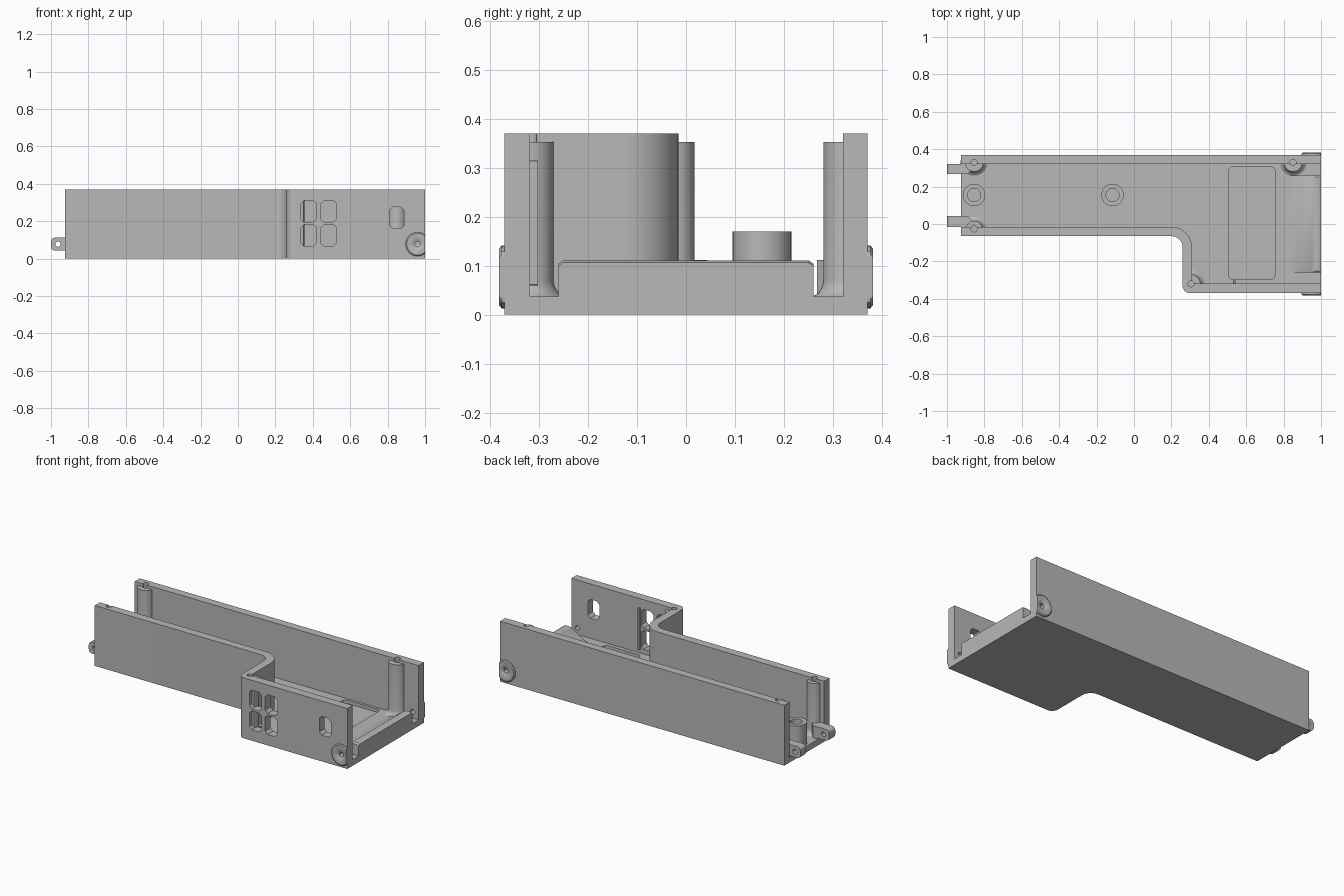
import bpy, bmesh
from math import sin, cos, radians

cube = bpy.data.objects.get("Cube")
if cube:
    bpy.data.objects.remove(cube)

grey = bpy.data.materials.new("plain grey")
grey.use_nodes = True
grey.diffuse_color = (0.48, 0.48, 0.48, 1)
grey.node_tree.nodes["Principled BSDF"].inputs["Base Color"].default_value = (0.48, 0.48, 0.48, 1)

FLOOR, TOP = 0.037, 0.37
LEFT, RIGHT = -0.925, 1.0


def arc(cx, cy, r, start, end, n=10):
    angles = [radians(start + (end - start) * i / n) for i in range(n + 1)]
    return [(cx + r * cos(a), cy + r * sin(a)) for a in angles]


def disc(cx, cy, r, xlim=(-9, 9), ylim=(-9, 9)):
    """Circle flattened where it reaches the given limits."""
    return [(min(max(x, xlim[0]), xlim[1]), min(max(y, ylim[0]), ylim[1]))
            for x, y in arc(cx, cy, r, 0, 360, 40)[:-1]]


def rounded(x0, x1, y0, y1, r, n=4):
    return (arc(x1 - r, y1 - r, r, 0, 90, n) + arc(x0 + r, y1 - r, r, 90, 180, n)
            + arc(x0 + r, y0 + r, r, 180, 270, n) + arc(x1 - r, y0 + r, r, 270, 360, n))


def loft(name, layers, axis="z"):
    """Solid through stacked outlines, given as (height, points)."""
    bm = bmesh.new()
    rings = []
    for h, pts in layers:
        rings.append([bm.verts.new((a, b, h) if axis == "z" else (a, h, b)) for a, b in pts])
    for low, high in zip(rings, rings[1:]):
        for i in range(len(low)):
            j = (i + 1) % len(low)
            bm.faces.new((low[i], low[j], high[j], high[i]))
    bm.faces.new(rings[0])
    bm.faces.new(rings[-1])
    bmesh.ops.remove_doubles(bm, verts=bm.verts, dist=1e-5)
    bmesh.ops.recalc_face_normals(bm, faces=bm.faces)
    mesh = bpy.data.meshes.new(name)
    bm.to_mesh(mesh)
    bm.free()
    mesh.materials.append(grey)
    ob = bpy.data.objects.new(name, mesh)
    bpy.context.collection.objects.link(ob)
    return ob


def prism(name, pts, low, high, axis="z"):
    return loft(name, [(low, pts), (high, pts)], axis)


def activate(ob):
    bpy.ops.object.select_all(action="DESELECT")
    ob.select_set(True)
    bpy.context.view_layer.objects.active = ob


def cut(ob, cutter):
    cutter.hide_render = True
    mod = ob.modifiers.new("cut", "BOOLEAN")
    mod.operation, mod.solver, mod.object = "DIFFERENCE", "EXACT", cutter
    activate(ob)
    bpy.ops.object.modifier_apply(modifier=mod.name)
    bpy.data.objects.remove(cutter)


def finish(ob):
    activate(ob)
    bpy.ops.object.shade_smooth_by_angle(angle=radians(30))


# Stepped floor with a shallow rounded pocket
outer = ([(LEFT, -0.065)] + arc(0.2, -0.125, 0.06, 90, 0)
         + arc(0.3, -0.33, 0.04, 180, 270) + [(RIGHT, -0.37)])
floor = prism("floor", outer + [(RIGHT, 0.37), (LEFT, 0.37)], 0, FLOOR)
cut(floor, prism("pocket_cutter", rounded(0.507, 0.753, -0.295, 0.305, 0.02), 0.017, 0.1))

# Side walls
inner = [(RIGHT, -0.318), (0.31, -0.318)] + arc(0.2, -0.125, 0.11, 0, 90) + [(LEFT, -0.015)]
front_wall = prism("front_wall", outer + inner, FLOOR, TOP)
back_wall = prism("back_wall", [(LEFT, 0.32), (RIGHT, 0.32), (RIGHT, 0.37), (LEFT, 0.37)], FLOOR, TOP)

# Port windows in the front wall
windows = [(x, x + 0.083, z, z + 0.115) for x in (0.336, 0.443) for z in (0.067, 0.195)]
windows.append((0.81, 0.888, 0.16, 0.275))
for w in windows:
    cut(front_wall, prism("window_cutter", rounded(*w, 0.017, 1), -0.5, -0.25, "y"))

# Thin ribs on the inside beside the windows
for x in (0.326, 0.536):
    rib = prism("window_rib", rounded(x - 0.006, x + 0.006, 0.06, 0.315, 0.002, 1), -0.319, -0.302, "y")
    finish(rib)

# Screw posts with flared feet, sunk into the walls
posts = [
    (-0.855, 0.33, 0.05, back_wall, (-9, 9), (-9, 0.35)),
    (0.85, 0.33, 0.05, back_wall, (-9, 9), (-9, 0.35)),
    (-0.855, -0.026, 0.043, front_wall, (-9, 9), (-0.045, 9)),
    (0.305, -0.32, 0.05, front_wall, (0.28, 9), (-0.345, 9)),
]
for x, y, r, wall, xlim, ylim in posts:
    layers = [(z, disc(x, y, r + flare, xlim, ylim))
              for z, flare in ((FLOOR, 0.022), (0.044, 0.01), (0.058, 0.002), (0.07, 0), (0.352, 0))]
    post = loft("screw_post", layers)
    for part in (post, wall):
        cut(part, prism("pilot_cutter", disc(x, y, 0.016), 0.25, 0.5))
    finish(post)

# Hollow standoffs on the floor
for x in (-0.855, -0.115):
    standoff = prism("standoff", disc(x, 0.155, 0.06), FLOOR, 0.17)
    cut(standoff, prism("bore_cutter", disc(x, 0.155, 0.035), 0.06, 0.3))
    finish(standoff)

# Countersunk hinge pads on the outside of both walls
for side, wall in ((-1, front_wall), (1, back_wall)):
    pad = loft("hinge_pad", [(side * y, disc(0.96, 0.077, r, (-9, RIGHT)))
                             for y, r in ((0.368, 0.064), (0.376, 0.064), (0.381, 0.058))], "y")
    cut(pad, loft("sink_cutter", [(side * y, disc(0.96, 0.077, r))
                                  for y, r in ((0.36, 0.014), (0.372, 0.014), (0.383, 0.034))], "y"))
    cut(wall, prism("hole_cutter", disc(0.96, 0.077, 0.014), side * 0.3, side * 0.4, "y"))
    finish(pad)

# Sloped ridge across the open end
profile = [(0.834, FLOOR), (0.877, 0.052), (0.95, 0.106), (0.965, 0.111), (0.99, 0.111),
           (RIGHT, 0.106), (RIGHT, FLOOR)]
lowered = [(x, FLOOR + (z - FLOOR) * 0.9) for x, z in profile]
ridge = loft("end_ridge", [(-0.26, lowered), (-0.25, profile), (0.25, profile), (0.26, lowered)], "y")
finish(ridge)


# Drilled hinge tabs, tapering into the walls
def tab_outline(end):
    return (arc(-0.978, 0.09, 0.022, 90, 180, 5) + arc(-0.978, 0.065, 0.022, 180, 270, 5)
            + [(-0.92, 0.043), (-0.92, FLOOR), (end, FLOOR), (end, 0.112)])


for wall_y, free_y in ((0.321, 0.267), (-0.016, 0.043)):
    tab = loft("hinge_tab", [(wall_y, tab_outline(-0.835)), (free_y, tab_outline(-0.89))], "y")
    cut(tab, prism("hole_cutter", disc(-0.962, 0.077, 0.014), -0.1, 0.4, "y"))
    finish(tab)

for ob in (floor, front_wall, back_wall):
    finish(ob)
